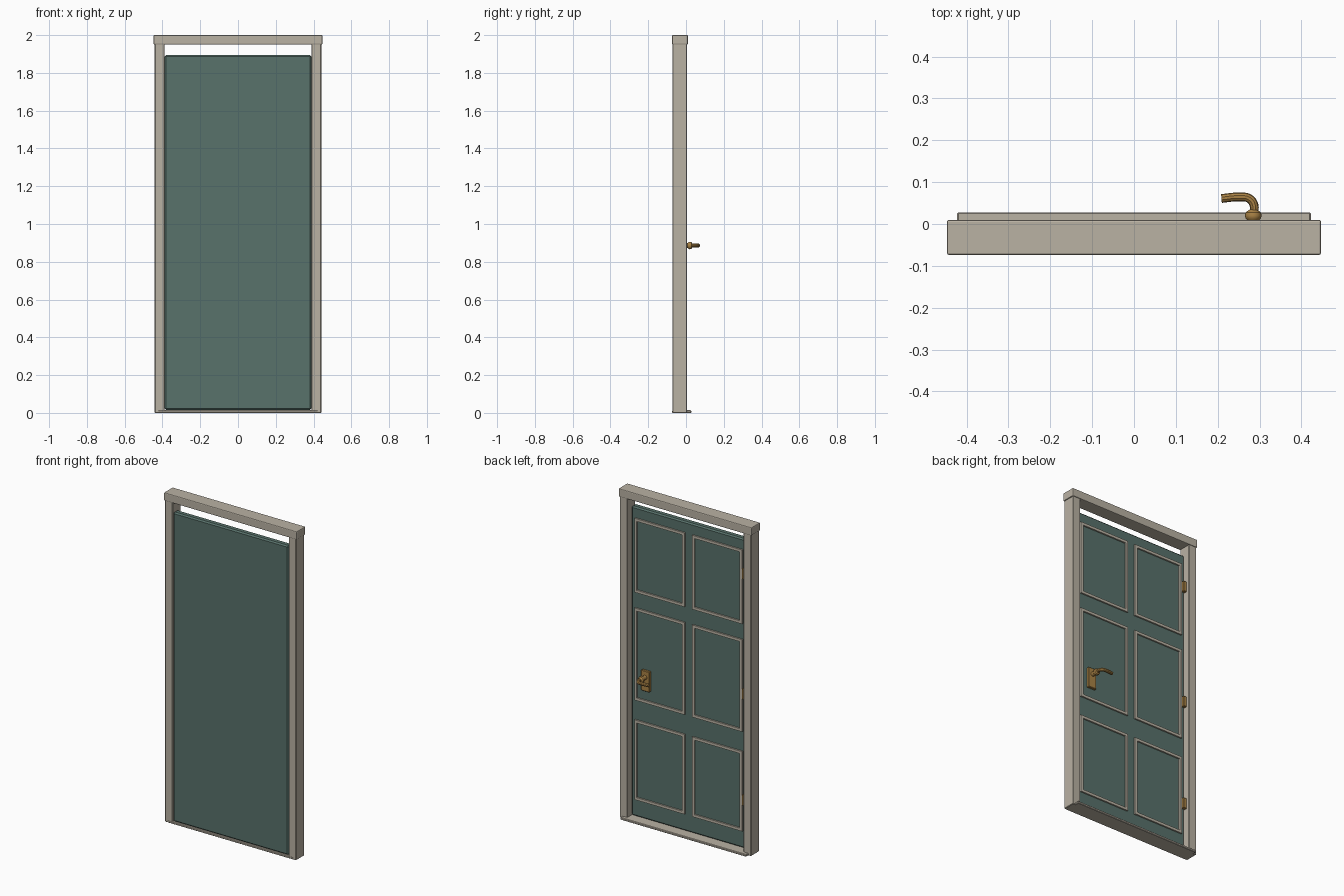
import bpy
import bmesh
from mathutils import Vector

if "Cube" in bpy.data.objects:
    bpy.data.objects.remove(bpy.data.objects["Cube"], do_unlink=True)


def material(name, rgb):
    m = bpy.data.materials.new(name)
    m.use_nodes = True
    m.diffuse_color = (*rgb, 1)
    m.node_tree.nodes["Principled BSDF"].inputs["Base Color"].default_value = (*rgb, 1)
    return m


beige = material("warm beige paint", (0.49, 0.445, 0.37))
teal = material("muted teal paint", (0.098, 0.168, 0.147))
brass = material("brass", (0.40, 0.225, 0.06))


def finish(name, bm, mat, bevel=0, segments=1):
    mesh = bpy.data.meshes.new(name)
    bm.to_mesh(mesh)
    bm.free()
    mesh.materials.append(mat)
    ob = bpy.data.objects.new(name, mesh)
    bpy.context.collection.objects.link(ob)
    if bevel:
        mod = ob.modifiers.new("soft edges", "BEVEL")
        mod.width, mod.segments = bevel, segments
    return ob


def add_box(bm, low, high):
    low, high = Vector(low), Vector(high)
    made = bmesh.ops.create_cube(bm, size=1)
    bmesh.ops.scale(bm, vec=high - low, verts=made["verts"])
    bmesh.ops.translate(bm, vec=(low + high) / 2, verts=made["verts"])


def box(name, low, high, mat, bevel=0, segments=1):
    bm = bmesh.new()
    add_box(bm, low, high)
    return finish(name, bm, mat, bevel, segments)


def smooth(ob):
    bpy.ops.object.select_all(action="DESELECT")
    ob.select_set(True)
    bpy.context.view_layer.objects.active = ob
    bpy.ops.object.shade_smooth_by_angle()


# Frame: two jambs, the header and the sill
for side, sign in (("left", 1), ("right", -1)):
    inner, outer = sorted((sign * 0.39, sign * 0.441))
    box(side + "_jamb", (inner, -0.072, 0), (outer, 0.006, 1.96), beige, 0.003)
box("header", (-0.447, -0.074, 1.95), (0.447, 0.01, 2), beige, 0.005, 2)
box("sill", (-0.423, -0.073, 0), (0.423, 0.028, 0.014), beige, 0.003)

# Door leaf, flush with the frame at the front and recessed at the back
BACK = -0.03
box("door_leaf", (-0.388, -0.07, 0.015), (0.388, BACK, 1.895), teal, 0.008)

# Rectangular mouldings, two columns by three rows
ROWS = {"bottom": (0.12, 0.605), "middle": (0.725, 1.285), "top": (1.38, 1.83)}
W = 0.016
for row, (z0, z1) in ROWS.items():
    for side, sign in (("left", 1), ("right", -1)):
        x0, x1 = sorted((sign * 0.025, sign * 0.362))
        bm = bmesh.new()
        y0, y1 = BACK - 0.004, BACK + 0.009
        for z in (z0, z1 - W):
            add_box(bm, (x0, y0, z), (x1, y1, z + W))
        for x in (x0, x1 - W):
            add_box(bm, (x, y0, z0 + W), (x + W, y1, z1 - W))
        finish(f"{row}_{side}_moulding", bm, beige)

# Hinges on the right edge
for label, z in (("lower", 0.315), ("middle", 0.96), ("upper", 1.69)):
    box(label + "_hinge", (-0.39, BACK - 0.004, z - 0.032),
        (-0.366, BACK + 0.018, z + 0.032), brass, 0.002)

# Handle: back plate, turned knob and curved lever
HX, HZ = 0.285, 0.886
box("handle_plate", (HX - 0.028, BACK - 0.002, 0.8), (HX + 0.028, BACK + 0.016, 0.925), brass, 0.003)


def turned(name, profile, mat):
    bm = bmesh.new()
    verts = [bm.verts.new((HX + r, y, HZ)) for r, y in profile]
    edges = [bm.edges.new(pair) for pair in zip(verts, verts[1:])]
    bmesh.ops.spin(bm, geom=verts + edges, cent=(HX, 0, HZ), axis=(0, 1, 0),
                   angle=6.283185, steps=24)
    bmesh.ops.remove_doubles(bm, verts=bm.verts, dist=0.0001)
    bmesh.ops.recalc_face_normals(bm, faces=bm.faces)
    return finish(name, bm, mat)


smooth(turned("handle_knob", [(0, -0.02), (0.013, -0.02), (0.013, 0.008), (0.018, 0.013),
                              (0.02, 0.02), (0.018, 0.028), (0.01, 0.034), (0, 0.035)], brass))

path = bpy.data.curves.new("lever_path", "CURVE")
path.dimensions = "3D"
path.bevel_depth = 0.0105
path.bevel_resolution = 3
path.resolution_u = 6
path.use_fill_caps = True
points = [(0.285, 0.022), (0.287, 0.044), (0.275, 0.061), (0.25, 0.0645), (0.209, 0.061)]
spline = path.splines.new("BEZIER")
spline.bezier_points.add(len(points) - 1)
for bp, (x, y) in zip(spline.bezier_points, points):
    bp.co = (x, y, HZ)
    bp.handle_left_type = bp.handle_right_type = "AUTO"
path.materials.append(brass)
lever = bpy.data.objects.new("handle_lever", path)
bpy.context.collection.objects.link(lever)
bpy.ops.object.select_all(action="DESELECT")
lever.select_set(True)
bpy.context.view_layer.objects.active = lever
bpy.ops.object.convert(target="MESH")
smooth(bpy.context.view_layer.objects.active)
